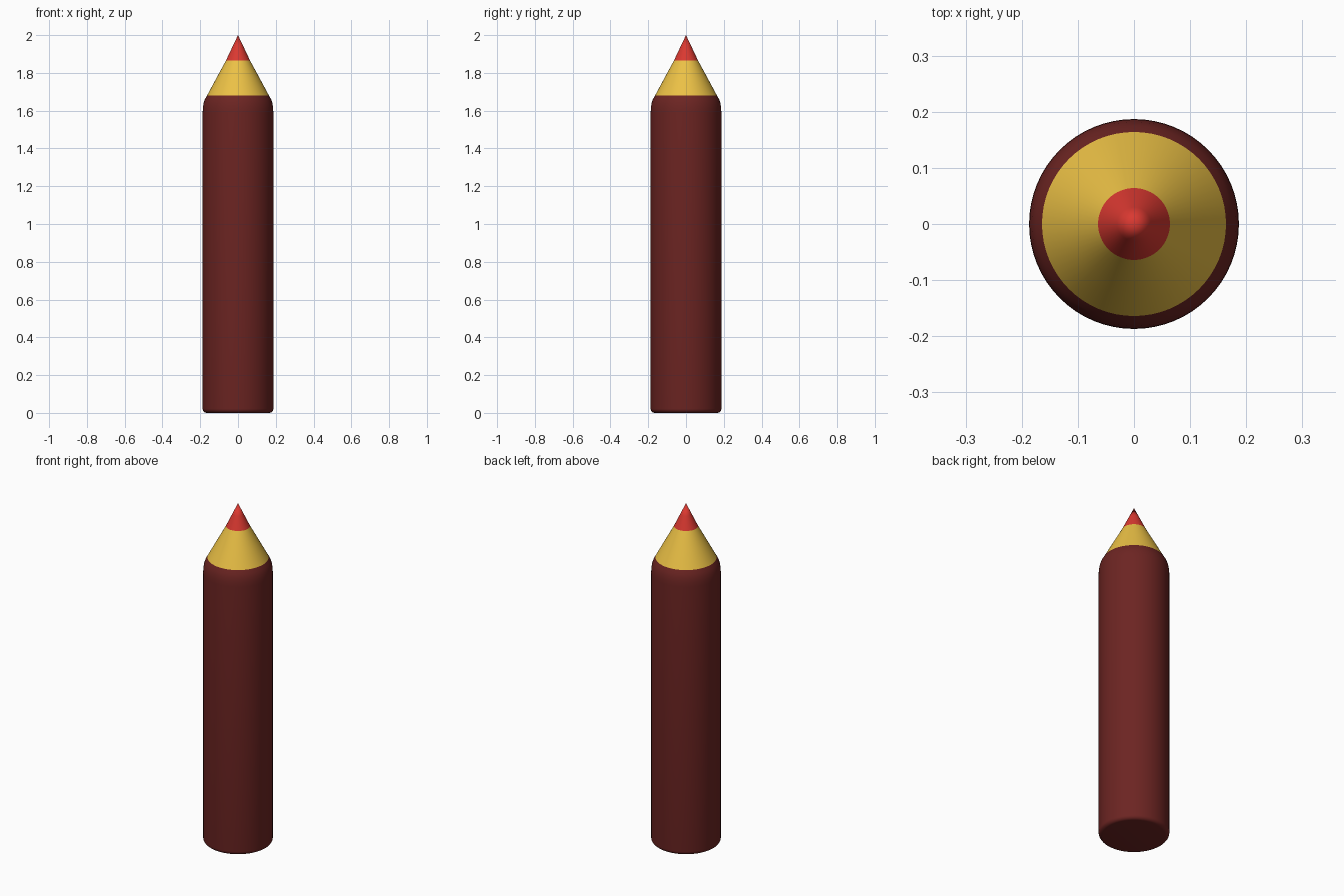
import bpy, bmesh, math

if "Cube" in bpy.data.objects:
    bpy.data.objects.remove(bpy.data.objects["Cube"])

SIDES = 64


def lathe(name, profile, color):
    """Spin an (r, z) profile around z into a smooth coloured part."""
    bm = bmesh.new()
    verts = [bm.verts.new((r, 0, z)) for r, z in profile]
    edges = [bm.edges.new(pair) for pair in zip(verts, verts[1:])]
    bmesh.ops.spin(bm, geom=verts + edges, cent=(0, 0, 0), axis=(0, 0, 1),
                   angle=math.tau, steps=SIDES, use_duplicate=False)
    bmesh.ops.remove_doubles(bm, verts=bm.verts, dist=0.0001)
    bmesh.ops.recalc_face_normals(bm, faces=bm.faces)
    # open shells: make sure the normals point away from the axis
    side = max(bm.faces, key=lambda f: f.calc_center_median().xy.length)
    if side.normal.xy.dot(side.calc_center_median().xy) < 0:
        bmesh.ops.reverse_faces(bm, faces=bm.faces)
    mesh = bpy.data.meshes.new(name)
    bm.to_mesh(mesh)
    bm.free()
    obj = bpy.data.objects.new(name, mesh)
    bpy.context.collection.objects.link(obj)
    mat = bpy.data.materials.new(name + "_paint")
    mat.diffuse_color = (*color, 1)
    mat.use_nodes = True
    mat.node_tree.nodes["Principled BSDF"].inputs["Base Color"].default_value = mat.diffuse_color
    mesh.materials.append(mat)
    bpy.ops.object.select_all(action='DESELECT')
    bpy.context.view_layer.objects.active = obj
    obj.select_set(True)
    bpy.ops.object.shade_smooth_by_angle(angle=math.radians(40))
    return obj


# painted barrel: rounded base edge, straight side, rounded shoulder
R, FILLET = 0.187, 0.022
base = [(R - FILLET + FILLET * math.sin(a), FILLET - FILLET * math.cos(a))
        for a in (i * math.pi / 12 for i in range(7))]
shoulder = [(R, 1.59), (0.186, 1.615), (0.182, 1.64), (0.175, 1.661), (0.164, 1.68)]
lathe("barrel", [(0, 0)] + base + shoulder, (0.15, 0.018, 0.016))

# sharpened wood cone
lathe("wood_cone", [(0.164, 1.68), (0.115, 1.771), (0.064, 1.865)], (0.83, 0.53, 0.06))

# coloured lead tip
lathe("lead_tip", [(0.064, 1.865), (0.03, 1.937), (0, 2.0)], (0.70, 0.04, 0.03))
